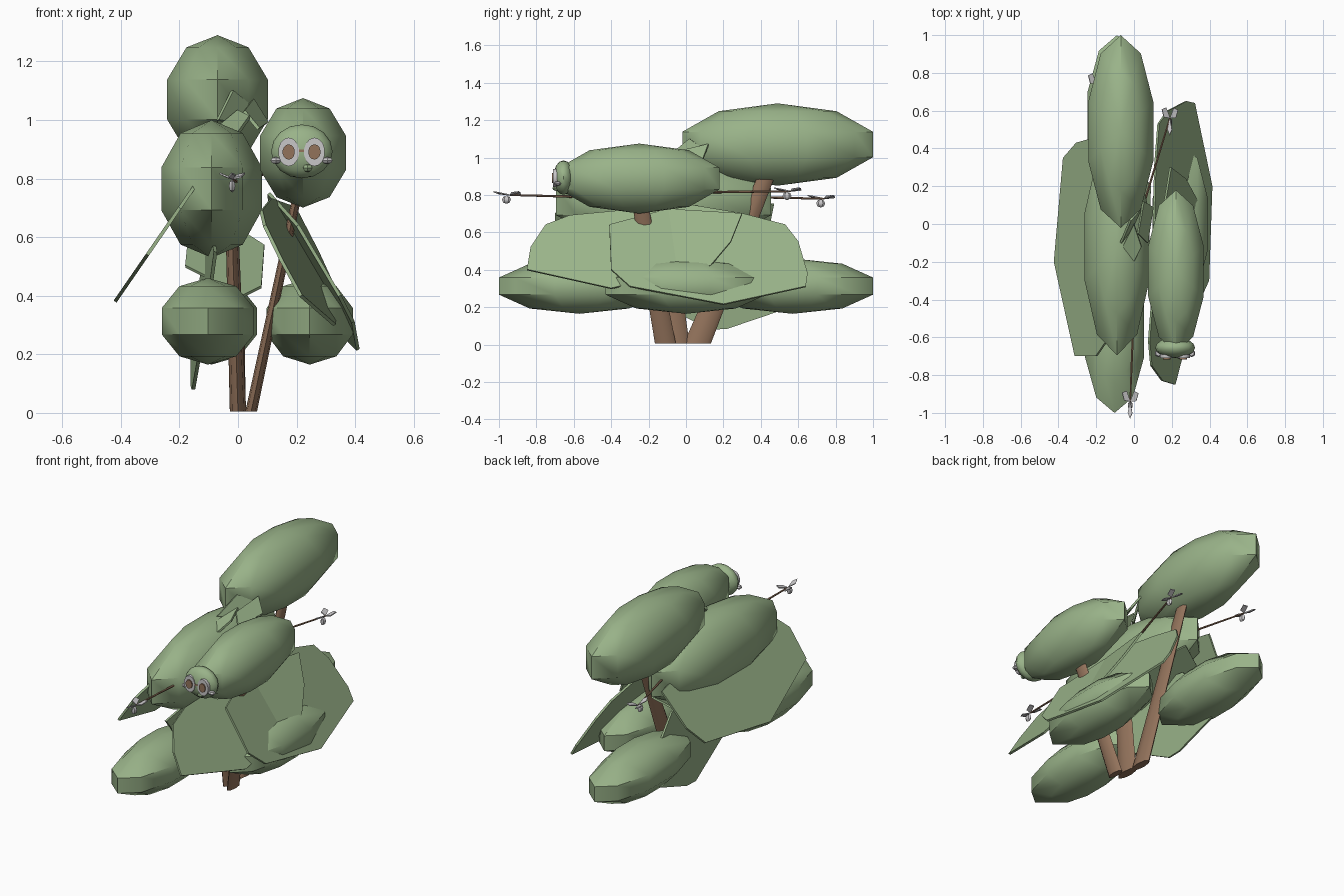
import bpy, bmesh, math
from mathutils import Vector, Matrix

if "Cube" in bpy.data.objects:
    bpy.data.objects.remove(bpy.data.objects["Cube"])


def material(name, color):
    m = bpy.data.materials.new(name)
    m.diffuse_color = (*color, 1)
    m.use_nodes = True
    m.node_tree.nodes["Principled BSDF"].inputs["Base Color"].default_value = m.diffuse_color
    return m


GREEN = material("leaf green", (0.32, 0.45, 0.25))
BROWN = material("bark brown", (0.29, 0.17, 0.105))
GREY = material("pale grey", (0.58, 0.57, 0.58))


def finish(name, bm, mat, smooth=True):
    bmesh.ops.recalc_face_normals(bm, faces=bm.faces)
    me = bpy.data.meshes.new(name)
    bm.to_mesh(me)
    bm.free()
    me.materials.append(mat)
    ob = bpy.data.objects.new(name, me)
    bpy.context.collection.objects.link(ob)
    if smooth:
        bpy.ops.object.select_all(action='DESELECT')
        ob.select_set(True)
        bpy.context.view_layer.objects.active = ob
        bpy.ops.object.shade_smooth_by_angle(angle=math.radians(40))
    return ob


# Low-poly ellipsoid fitted exactly to its half sizes
def blob(name, centre, half, mat=GREEN, segments=10, rings=5):
    bm = bmesh.new()
    bmesh.ops.create_uvsphere(bm, u_segments=segments, v_segments=rings, radius=1)
    for i in range(3):
        top = max(abs(v.co[i]) for v in bm.verts)
        for v in bm.verts:
            v.co[i] = v.co[i] / top * half[i] + centre[i]
    return finish(name, bm, mat)


# Tapered limb whose section is stretched along y
def limb(name, a, b, r1, r2, stretch=2.8, sides=8):
    bm = bmesh.new()
    rings = []
    for p, r in ((a, r1), (b, r2)):
        ring = []
        for i in range(sides):
            t = math.tau * i / sides
            ring.append(bm.verts.new((p[0] + r * math.cos(t),
                                      p[1] + r * stretch * math.sin(t), p[2])))
        rings.append(ring)
    for i in range(sides):
        j = (i + 1) % sides
        bm.faces.new((rings[0][i], rings[0][j], rings[1][j], rings[1][i]))
    bm.faces.new(rings[0])
    bm.faces.new(rings[1])
    return finish(name, bm, BROWN)


def rod(name, a, b, r):
    a, b = Vector(a), Vector(b)
    bm = bmesh.new()
    bmesh.ops.create_cone(bm, cap_ends=True, segments=6, radius1=r, radius2=r * .7,
                          depth=(b - a).length)
    rot = (b - a).to_track_quat('Z', 'Y').to_matrix().to_4x4()
    bmesh.ops.transform(bm, verts=bm.verts, matrix=Matrix.Translation((a + b) / 2) @ rot)
    return finish(name, bm, BROWN)


# Thin slab from an outline of points in space
def slab(name, points, thick, mat=GREEN):
    bm = bmesh.new()
    bm.faces.new([bm.verts.new(p) for p in points])
    ob = finish(name, bm, mat, False)
    mod = ob.modifiers.new("thickness", 'SOLIDIFY')
    mod.thickness, mod.offset = thick, 0
    return ob


# Broad leaf: (y, z) outline lying on the plane x = a + b*z + c*y
def leaf(name, outline, a, b, c, thick=.012):
    return slab(name, [(a + b * z + c * y, y, z) for y, z in outline], thick)


# Foliage masses
blob("upper_foliage", (-.07, .49, 1.07), (.172, .51, .22))
blob("middle_foliage", (-.09, -.12, .765), (.172, .575, .235))
blob("head_foliage", (.222, -.25, .888), (.147, .43, .187))
blob("low_front_foliage", (-.103, -.57, .313), (.157, .43, .148))
blob("low_back_foliage", (-.09, .57, .313), (.155, .43, .148))
blob("low_side_foliage", (.245, 0, .313), (.147, .43, .148))

# Trunks
limb("head_trunk", (.045, -.11, .005), (.21, -.25, .78), .02, .015)
limb("middle_trunk", (0, -.06, .005), (-.02, -.13, .62), .028, .022)
limb("upper_trunk", (.0, .06, .005), (.0, .45, .95), .026, .016)

# Broad drooping leaves
leaf("right_front_leaf", [(-.85, .4), (-.83, .52), (-.75, .64), (-.62, .69), (-.2, .73),
                          (.3, .7), (.24, .55), (.13, .42), (-.4, .3)], .553, -.57, .13)
leaf("right_back_leaf", [(-.41, .64), (-.4, .4), (-.3, .31), (.2, .215), (.64, .31),
                         (.65, .38), (.6, .55), (.53, .64), (.3, .7), (0, .75)],
     .555, -.6, -.08)
leaf("left_leaf", [(-.2, .38), (.35, .45), (.43, .55), (.47, .75), (0, .82),
                   (-.6, .8), (-.7, .7), (-.7, .54)], -.682, .69, 0)
leaf("inner_left_leaf", [(.13, .08), (.22, .085), (.5, .18), (.48, .38), (.3, .55),
                         (-.2, .6), (-.58, .55), (-.4, .35)], -.155, .1, -.04)
slab("inner_back_leaf", [(-.18, .1, .5), (-.1, -.05, .46), (0, -.12, .39),
                         (.08, -.05, .43), (.09, .2, .57), (-.05, .4, .66),
                         (-.17, .35, .6)], .01)

# Crown sprout
slab("sprout_left", [(-.07, -.1, 1.0), (-.02, .02, 1.1), (.04, .09, 1.05), (-.01, -.02, .99)], .012)
slab("sprout_front", [(-.06, -.12, .98), (-.01, -.22, .94), (.04, -.12, 1.01), (.0, 0, 1.03)], .012)
slab("sprout_right", [(.02, -.05, 1.03), (.05, .12, 1.07), (.1, .09, .99), (.07, -.1, .97)], .012)

# Twigs, each ending in a pale flower of three petals and a cup
for n, (a, b) in {
    "front": ((-.005, -.55, .79), (-.02, -.94, .8)),
    "right": ((.05, .1, .815), (.19, .56, .82)),
    "back": ((-.1, .3, .79), (-.2, .74, .78)),
}.items():
    rod(n + "_twig", a, b, .007)
    x, y, z = b
    limb_cup = blob(n + "_flower_cup", (x, y - .02, z - .025), (.011, .024, .022), GREY, 6, 4)
    for k in range(3):
        t = math.tau * k / 3 + .5
        dx, dy = math.cos(t), math.sin(t)
        slab(f"{n}_petal_{k}", [(x, y, z), (x + .03 * dx - .012 * dy, y + .06 * dy + .03 * dx, z + .013),
                                (x + .05 * dx, y + .09 * dy, z + .018),
                                (x + .03 * dx + .012 * dy, y + .06 * dy - .03 * dx, z + .006)],
             .006, GREY)

# Face: raised green muzzle, ringed eyes, small nose and side tabs
blob("face_mound", (.218, -.655, .893), (.105, .055, .092), GREEN, 16, 8)


def disc(name, x, z, y, rx, rz, depth, mat):
    bm = bmesh.new()
    bmesh.ops.create_cone(bm, cap_ends=True, segments=14, radius1=1, radius2=1, depth=depth)
    for v in bm.verts:
        v.co = (x + v.co.x * rx, y + v.co.z, z + v.co.y * rz)
    finish(name, bm, mat)


for side in (-1, 1):
    x = .217 + side * .044
    label = "left" if side < 0 else "right"
    disc(label + "_eye_ring", x, .891, -.692, .036, .049, .036, GREY)
    disc(label + "_eye", x, .891, -.712, .021, .026, .009, BROWN)
    blob(label + "_side_tab", (.217 + side * .088, -.685, .862), (.018, .02, .012), GREY, 6, 4)
disc("eye_bridge", .217, .895, -.7, .012, .005, .02, BROWN)
blob("nose", (.238, -.695, .836), (.016, .02, .014), GREEN, 6, 4)
